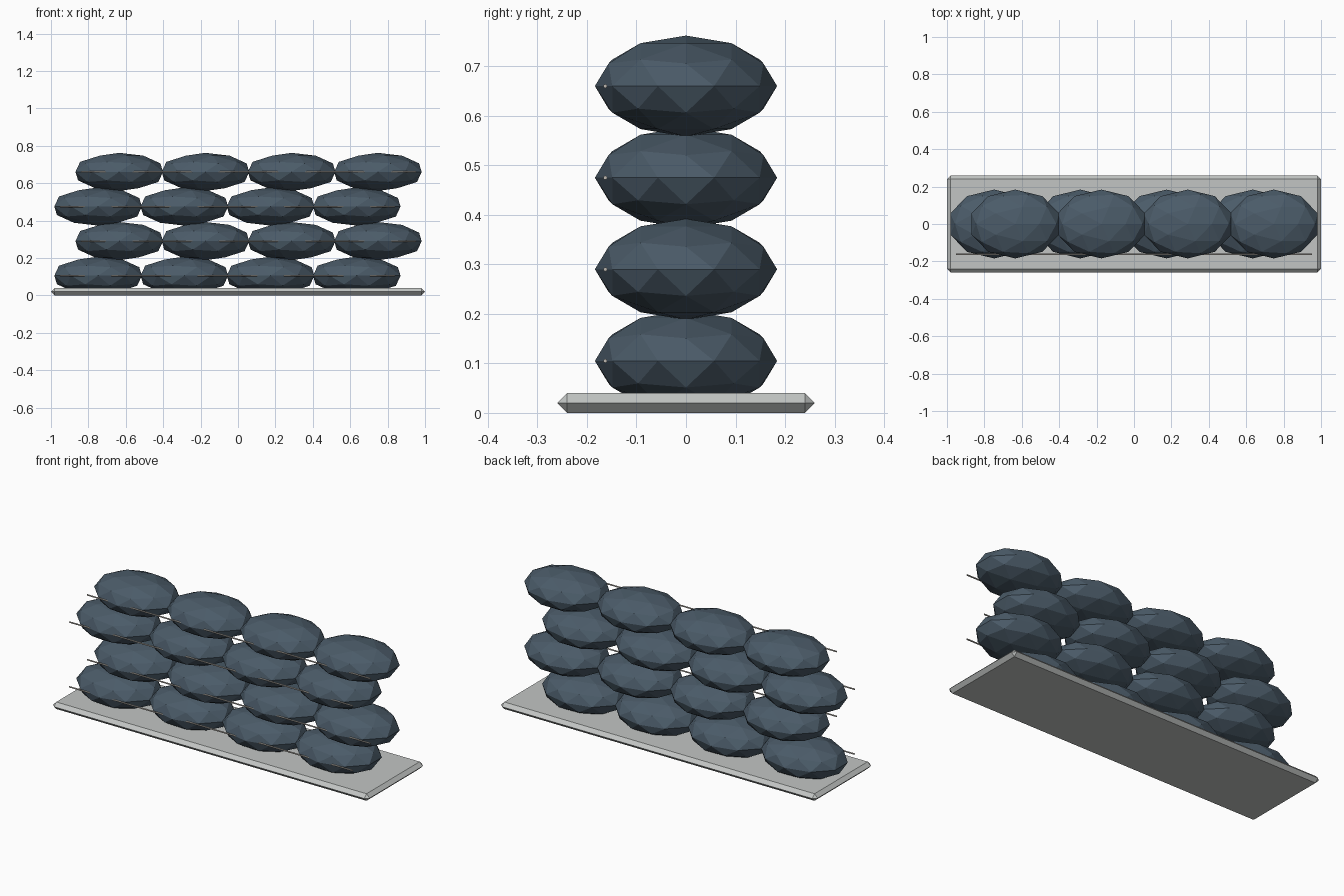
import bpy

cube = bpy.data.objects.get("Cube")
if cube:
    bpy.data.objects.remove(cube, do_unlink=True)


def make_material(name, rgb):
    mat = bpy.data.materials.new(name)
    mat.use_nodes = True
    colour = (*rgb, 1.0)
    mat.diffuse_color = colour
    mat.node_tree.nodes["Principled BSDF"].inputs["Base Color"].default_value = colour
    return mat


slate = make_material("slate_blue", (0.07, 0.105, 0.14))
stone = make_material("pale_grey", (0.54, 0.56, 0.55))
cord = make_material("cord_beige", (0.52, 0.49, 0.45))


def finish(name, mat):
    obj = bpy.context.object
    obj.name = name
    obj.data.materials.append(mat)
    return obj


# Base slab with chamfered edges
bpy.ops.mesh.primitive_cube_add(size=1, location=(0, 0, 0.02))
base = finish("base_slab", stone)
base.scale = (2.0, 0.52, 0.04)
bpy.ops.object.transform_apply(location=False, rotation=False, scale=True)
bevel = base.modifiers.new("chamfer", 'BEVEL')
bevel.width = 0.0199
bevel.segments = 1

# Staggered courses of bags, each with a cord along the front
ROWS, COLUMNS, SPACING = 4, 4, 0.461
for row in range(ROWS):
    shift = 0.0565 if row % 2 else -0.0565
    z = 0.105 + 0.185 * row
    for column in range(COLUMNS):
        x = shift + (column - (COLUMNS - 1) / 2) * SPACING
        bpy.ops.mesh.primitive_ico_sphere_add(subdivisions=2, radius=1, location=(x, 0, z))
        bag = finish(f"sandbag_{row + 1}_{column + 1}", slate)
        bag.scale = (0.246, 0.184, 0.102)
    bpy.ops.mesh.primitive_cylinder_add(vertices=8, radius=0.004, depth=1.79,
                                        location=(shift, -0.163, z),
                                        rotation=(0, 1.5708, 0))
    finish(f"cord_{row + 1}", cord)
